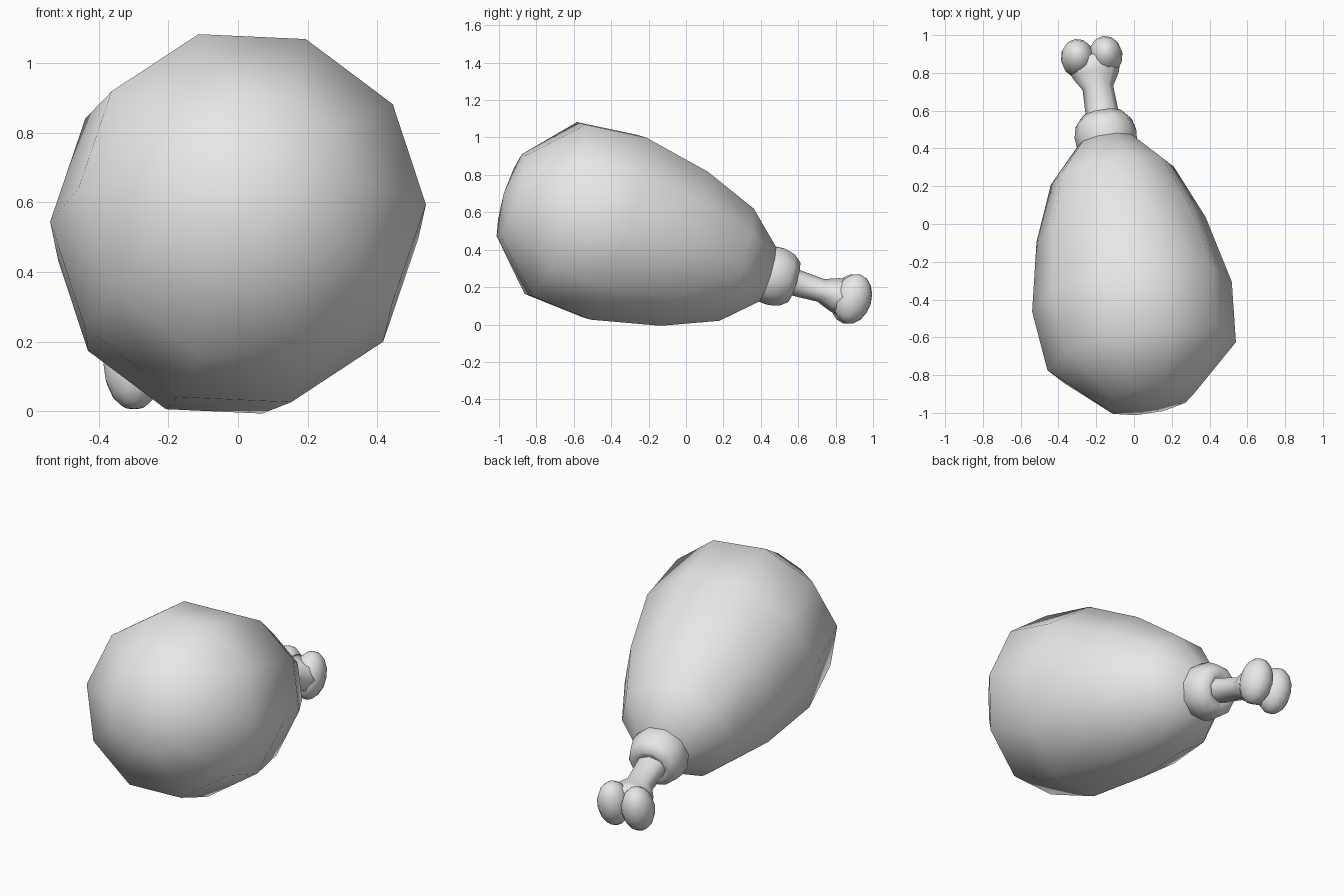
import bpy
import bmesh
from math import cos, sin, tau
from mathutils import Matrix, Vector

cube = bpy.data.objects.get("Cube")
if cube:
    bpy.data.objects.remove(cube, do_unlink=True)

grey = bpy.data.materials.new("plain grey")
grey.use_nodes = True
grey.diffuse_color = (0.8, 0.8, 0.8, 1)
grey.node_tree.nodes["Principled BSDF"].inputs["Base Color"].default_value = grey.diffuse_color

# Tilted axis shared by meat, collar and bone
slope = Vector((-0.163, 1, -0.305))
axis = slope.normalized()
side = (Vector((1, 0, 0)) - axis * axis.x).normalized()
up = side.cross(axis)


def on_axis(y):
    return Vector((-0.155, 0.5, 0.25)) + slope * (y - 0.5)


def finish(name, bm):
    bmesh.ops.recalc_face_normals(bm, faces=bm.faces)
    for face in bm.faces:
        face.smooth = True
    mesh = bpy.data.meshes.new(name)
    bm.to_mesh(mesh)
    bm.free()
    mesh.materials.append(grey)
    obj = bpy.data.objects.new(name, mesh)
    bpy.context.collection.objects.link(obj)
    return obj


def loft(name, rings, sides, start, end):
    """Join rings of (y, half width, half height), with a pole at each end."""
    bm = bmesh.new()
    loops = []
    for y, rx, rz in rings:
        angles = [tau * i / sides for i in range(sides)]
        loops.append([bm.verts.new(on_axis(y) + side * rx * cos(a) + up * rz * sin(a))
                      for a in angles])
    for a, b in zip(loops, loops[1:]):
        for i in range(sides):
            j = (i + 1) % sides
            bm.faces.new((a[i], a[j], b[j], b[i]))
    for loop, y in ((loops[0], start), (loops[-1], end)):
        pole = bm.verts.new(on_axis(y))
        for i in range(sides):
            bm.faces.new((loop[i], loop[(i + 1) % sides], pole))
    return finish(name, bm)


def round_rings(profile):
    return [(y, r, r) for y, r in profile]


# Meat: ten-sided pear shape
loft("meat", round_rings([(-0.935, 0.24), (-0.7, 0.505), (-0.385, 0.535),
                          (-0.03, 0.453), (0.255, 0.33), (0.43, 0.16)]), 10, -0.975, 0.43)

# Collar: rounded cuff with a sunken end
loft("collar", round_rings([(0.4, 0.15), (0.43, 0.161), (0.48, 0.165), (0.535, 0.15),
                            (0.575, 0.115), (0.565, 0.08)]), 10, 0.4, 0.56)

# Bone: shaft flaring into two lobes
loft("bone_shaft", [(0.5, 0.088, 0.074), (0.58, 0.088, 0.072), (0.72, 0.082, 0.063),
                    (0.79, 0.125, 0.09), (0.86, 0.14, 0.11)], 8, 0.5, 0.93)

frame = Matrix((side, axis, up)).transposed().to_4x4()
for name, x, y in (("bone_lobe_right", -0.298, 0.877), ("bone_lobe_left", -0.15, 0.893)):
    bm = bmesh.new()
    bmesh.ops.create_uvsphere(bm, u_segments=12, v_segments=8, radius=1)
    place = Matrix.Translation((x, y, 0.137)) @ frame @ Matrix.Diagonal((0.09, 0.1, 0.136, 1))
    bmesh.ops.transform(bm, matrix=place, verts=bm.verts)
    finish(name, bm)
